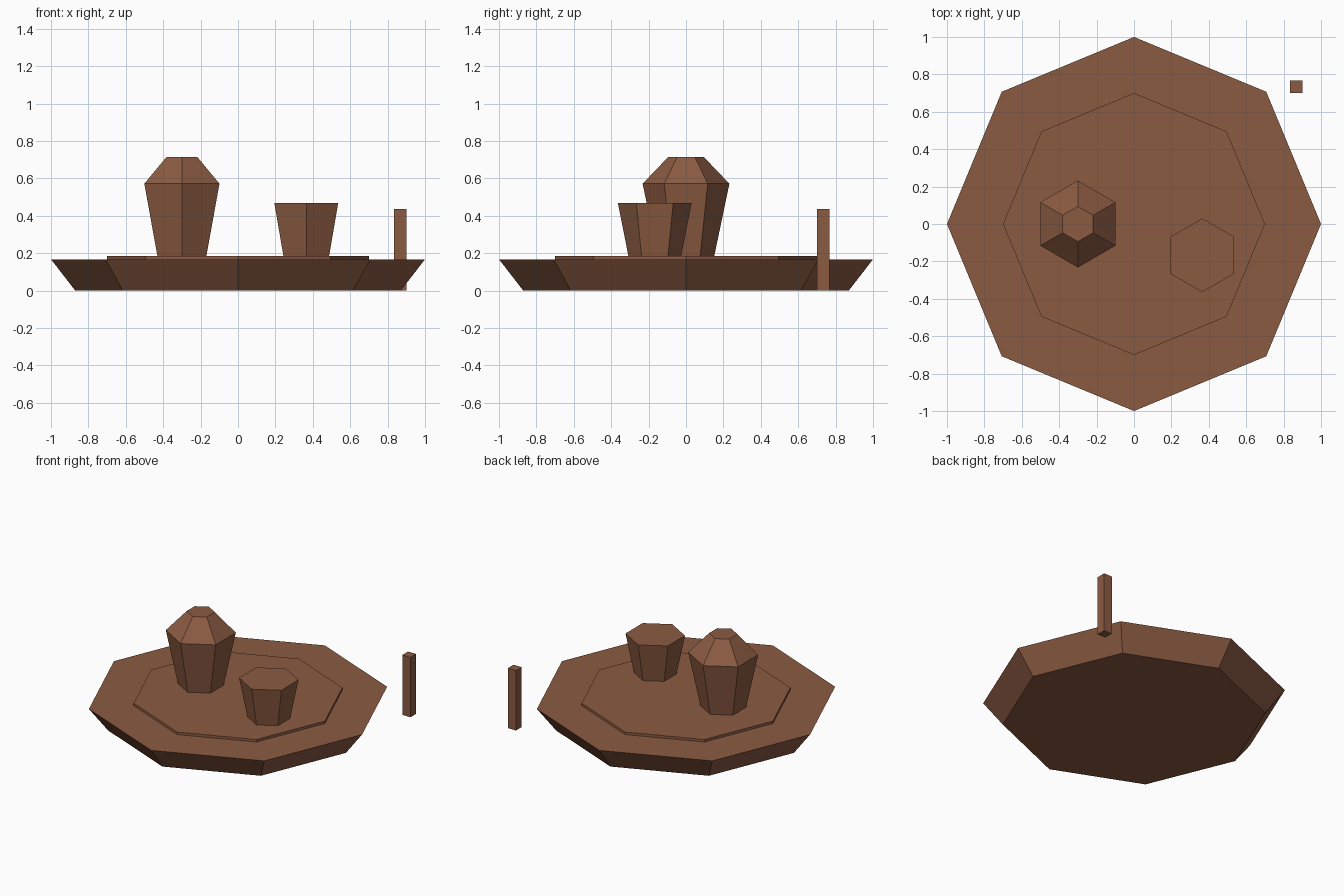
import bpy, bmesh, math

if "Cube" in bpy.data.objects:
    bpy.data.objects.remove(bpy.data.objects["Cube"])

brown = bpy.data.materials.new("brown clay")
brown.diffuse_color = (0.26, 0.105, 0.055, 1)
brown.use_nodes = True
brown.node_tree.nodes["Principled BSDF"].inputs["Base Color"].default_value = brown.diffuse_color


def lathe(name, sides, rings, center=(0, 0), turn=0.0):
    """Closed, flat-faced solid from (radius, z) rings, bottom to top."""
    bm = bmesh.new()
    loops = []
    for r, z in rings:
        angles = [turn + math.tau * i / sides for i in range(sides)]
        loops.append([bm.verts.new((center[0] + r * math.cos(a),
                                    center[1] + r * math.sin(a), z)) for a in angles])
    for low, high in zip(loops, loops[1:]):
        for i in range(sides):
            j = (i + 1) % sides
            bm.faces.new((low[i], low[j], high[j], high[i]))
    bm.faces.new(loops[0][::-1])
    bm.faces.new(loops[-1])
    mesh = bpy.data.meshes.new(name)
    bm.to_mesh(mesh)
    bm.free()
    mesh.materials.append(brown)
    obj = bpy.data.objects.new(name, mesh)
    bpy.context.collection.objects.link(obj)
    return obj


# Octagonal tray with a raised plate
lathe("tray", 8, [(0.87, 0), (1.0, 0.168)])
lathe("raised_plate", 8, [(0.7, 0.16), (0.7, 0.186)])

# Hexagonal pot with sloped shoulder, and open-topped cup shape
lathe("pot", 6, [(0.15, 0.18), (0.232, 0.572), (0.094, 0.716)], (-0.3, 0), math.pi / 6)
lathe("cup", 6, [(0.14, 0.18), (0.197, 0.468)], (0.365, -0.167), math.pi / 6)

# Square stick standing beside the tray
lathe("stick", 4, [(0.033 * math.sqrt(2), 0), (0.033 * math.sqrt(2), 0.436)],
      (0.867, 0.733), math.pi / 4)
